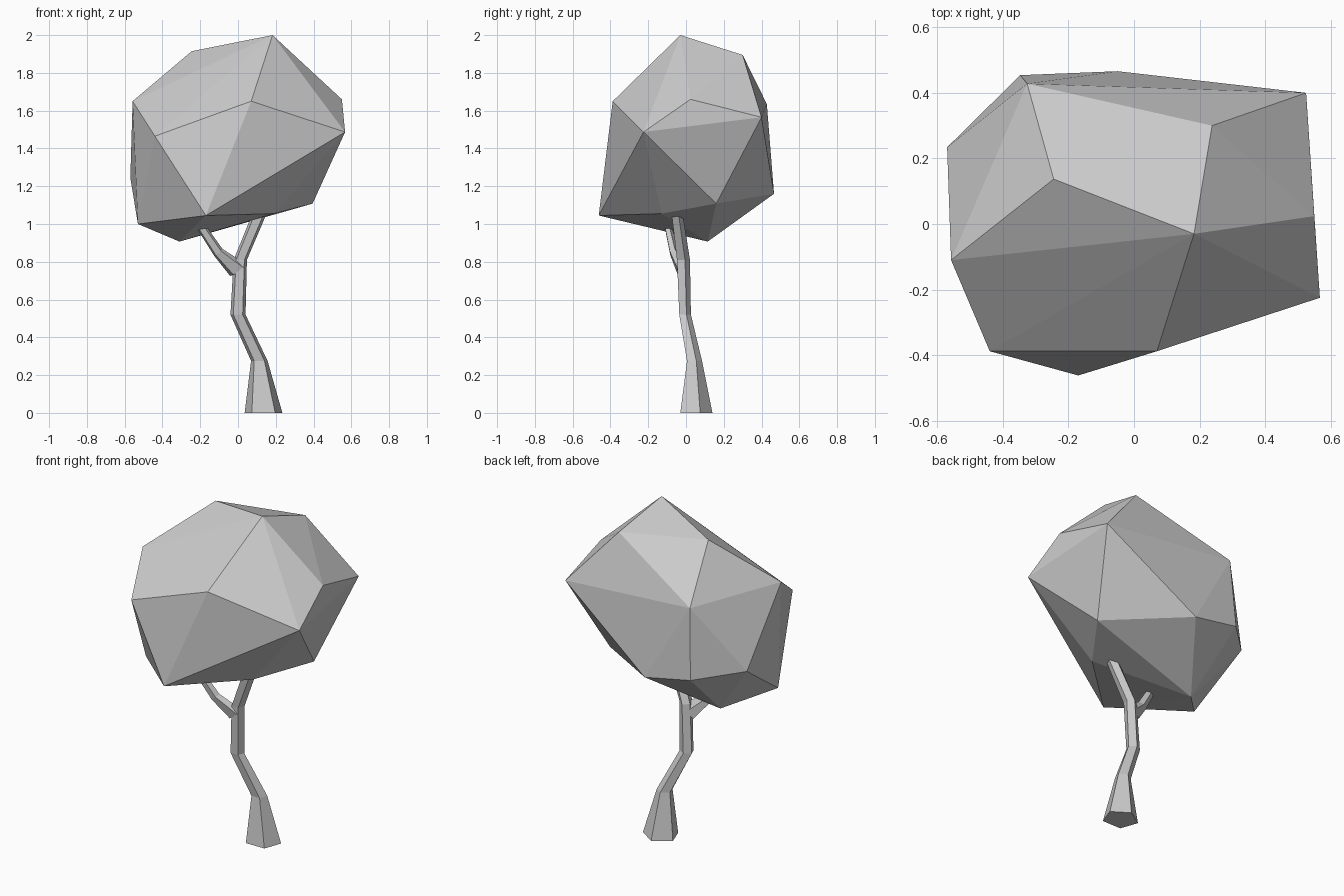
import bpy, bmesh, math
from mathutils import Vector

if "Cube" in bpy.data.objects:
    bpy.data.objects.remove(bpy.data.objects["Cube"])


def finish(name, bm):
    bmesh.ops.recalc_face_normals(bm, faces=bm.faces)
    mesh = bpy.data.meshes.new(name)
    bm.to_mesh(mesh)
    bm.free()
    obj = bpy.data.objects.new(name, mesh)
    bpy.context.collection.objects.link(obj)
    return obj


def tapered_limb(name, path, normal, sides=5):
    """Loft closed five-sided rings (centre, x radius, y radius) along a path."""
    bm = bmesh.new()
    turn = Vector((0, 0, 1)).rotation_difference(Vector(normal))
    rings = []
    for centre, rx, ry in path:
        ring = []
        for i in range(sides):
            a = math.pi / 2 + 2 * math.pi * i / sides
            offset = turn @ Vector((rx * math.cos(a), ry * math.sin(a), 0))
            ring.append(bm.verts.new(Vector(centre) + offset))
        rings.append(ring)
    for low, high in zip(rings, rings[1:]):
        for i in range(sides):
            j = (i + 1) % sides
            bm.faces.new((low[i], low[j], high[j], high[i]))
    bm.faces.new(rings[0][::-1])
    bm.faces.new(rings[-1])
    return finish(name, bm)


# Crooked trunk, flared at the foot and leaning into the crown
tapered_limb("trunk", [
    ((0.135, 0.046, 0.0), 0.105, 0.094),
    ((0.113, 0.041, 0.275), 0.046, 0.044),
    ((0.0, -0.008, 0.52), 0.042, 0.034),
    ((0.012, -0.017, 0.81), 0.037, 0.038),
    ((0.120, -0.052, 1.07), 0.040, 0.032),
], (0, 0, 1))

# Side branch forking to the left
tapered_limb("side_branch", [
    ((0.0, -0.022, 0.755), 0.055, 0.03),
    ((-0.105, -0.065, 0.85), 0.030, 0.025),
    ((-0.245, -0.112, 1.06), 0.022, 0.018),
], (-0.6, -0.2, 0.77))

# Faceted crown: the hull around its corner points
crown_points = [
    (0.183, -0.03, 2.0), (-0.245, 0.137, 1.915), (0.238, 0.30, 1.895),
    (-0.558, -0.11, 1.65), (-0.44, -0.388, 1.465), (0.07, -0.388, 1.65),
    (0.567, -0.225, 1.487), (0.55, 0.024, 1.66), (0.525, 0.40, 1.565),
    (-0.326, 0.428, 1.635), (-0.347, 0.454, 1.215), (-0.05, 0.466, 1.16),
    (-0.57, 0.234, 1.245), (-0.53, -0.12, 1.0), (-0.17, -0.462, 1.045),
    (0.395, 0.16, 1.108), (0.19, -0.13, 1.055), (-0.31, 0.115, 0.907),
]
bm = bmesh.new()
for p in crown_points:
    bm.verts.new(p)
bmesh.ops.convex_hull(bm, input=bm.verts)
finish("crown", bm)
